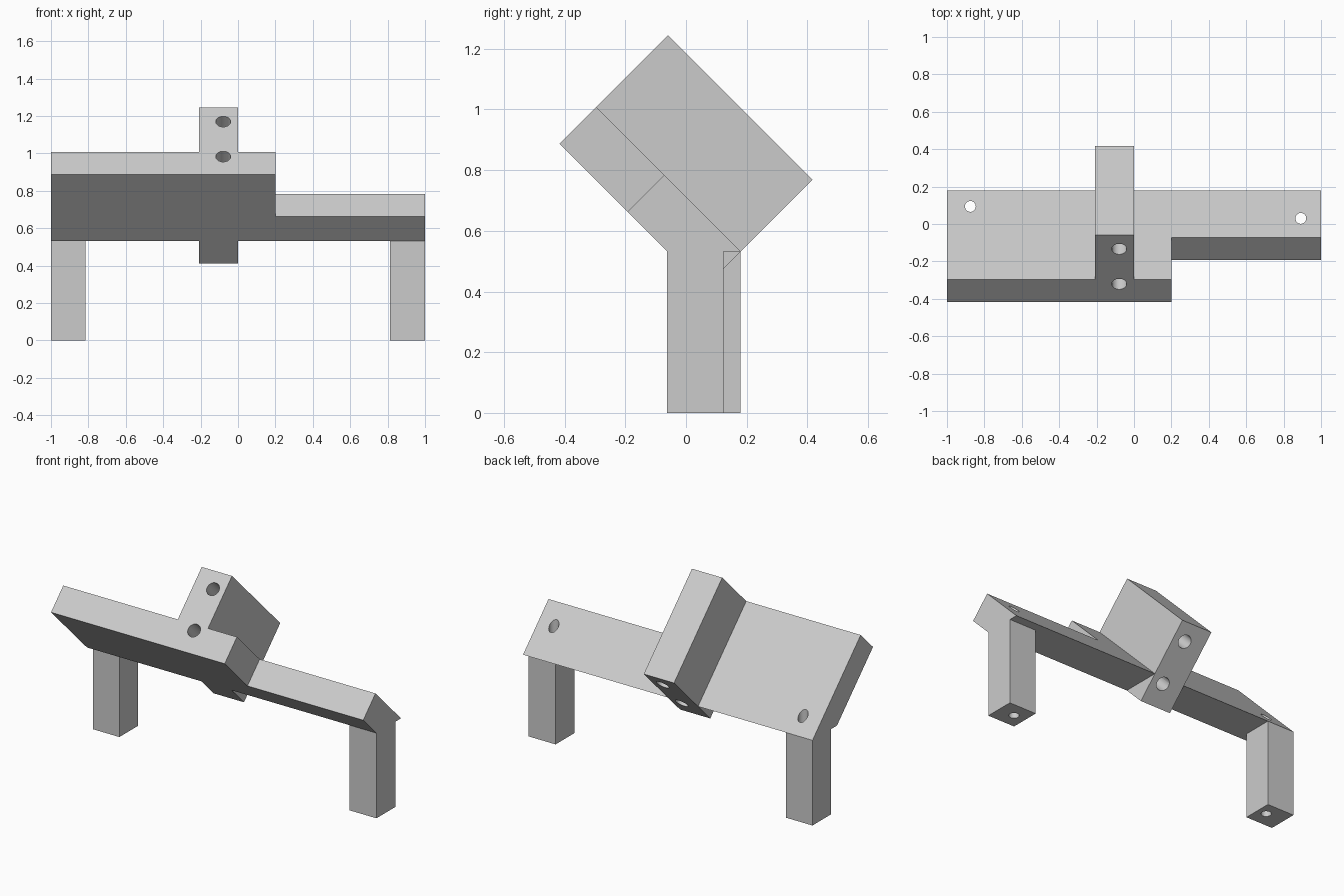
import bpy, bmesh, math
from mathutils import Vector

if "Cube" in bpy.data.objects:
    bpy.data.objects.remove(bpy.data.objects["Cube"])

grey = bpy.data.materials.new("plain grey")
grey.diffuse_color = (0.6, 0.6, 0.6, 1)
grey.use_nodes = True
grey.node_tree.nodes["Principled BSDF"].inputs["Base Color"].default_value = grey.diffuse_color


def slope(s, d):
    """Point (y, z) in the 45 degree frame: s = y + z, d = z - y."""
    return ((s - d) / 2, (s + d) / 2)


def prism(name, profile, x0, x1):
    """Extrude a (y, z) profile along x."""
    bm = bmesh.new()
    face = bm.faces.new([bm.verts.new((x0, y, z)) for y, z in profile])
    new = bmesh.ops.extrude_face_region(bm, geom=[face])["geom"]
    moved = [v for v in new if isinstance(v, bmesh.types.BMVert)]
    bmesh.ops.translate(bm, verts=moved, vec=(x1 - x0, 0, 0))
    bmesh.ops.recalc_face_normals(bm, faces=bm.faces)
    me = bpy.data.meshes.new(name)
    bm.to_mesh(me)
    bm.free()
    me.materials.append(grey)
    ob = bpy.data.objects.new(name, me)
    bpy.context.collection.objects.link(ob)
    return ob


def drill(ob, centre, radius, tilt=0.0):
    """Cut a through hole along z, tilted about x."""
    bpy.ops.mesh.primitive_cylinder_add(vertices=32, radius=radius, depth=4,
                                        location=centre, rotation=(tilt, 0, 0))
    cutter = bpy.context.object
    cutter.name = "hole_cutter"
    cutter.hide_render = True
    cutter.data.materials.append(grey)
    mod = ob.modifiers.new("hole", 'BOOLEAN')
    mod.operation, mod.solver, mod.object = 'DIFFERENCE', 'EXACT', cutter
    bpy.ops.object.select_all(action='DESELECT')
    ob.select_set(True)
    bpy.context.view_layer.objects.active = ob
    bpy.ops.object.modifier_apply(modifier=mod.name)
    bpy.data.objects.remove(cutter, do_unlink=True)
    bpy.ops.object.shade_smooth_by_angle(angle=math.radians(30))


# Main levels
FRONT, BACK, OUTER = 0.47, 0.712, 1.186   # sloped faces (y + z)
TOP, STEP, LOW = 1.304, 0.855, 0.352      # along the slope (z - y)
BASE = 0.532                              # flat underside of the plate


def plate_profile(top):
    return [slope(FRONT, top), slope(BACK, top), (BACK - BASE, BASE), (FRONT - BASE, BASE)]


# Sloped plate, either side of the block, with the lower step on the right
plate_left = prism("plate_left", plate_profile(TOP), -1, -0.209)
plate_middle = prism("plate_middle", plate_profile(TOP), 0, 0.2)
plate_right = prism("plate_right", plate_profile(STEP), 0.2, 1)

# Clamp block with two holes running down the slope
block = prism("clamp_block", [slope(FRONT, TOP), slope(OUTER, TOP),
                              slope(OUTER, LOW), slope(FRONT, LOW)], -0.209, 0)
for s in (1.036, 0.662):
    y, z = slope(s, 0.83)
    drill(block, (-0.079, y, z), 0.04, math.radians(45))

# Legs, each drilled vertically together with the plate above
for name, x0, x1, y0, y1, hole, plate in (
        ("left_leg", -1, -0.816, -0.005, 0.18, (-0.875, 0.094, 0.5), plate_left),
        ("right_leg", 0.814, 1, -0.062, 0.124, (0.892, 0.03, 0.5), plate_right)):
    leg = prism(name, [(y0, 0), (y1, 0), (y1, BASE), (y0, BASE)], x0, x1)
    drill(leg, hole, 0.029)
    drill(plate, hole, 0.029)
